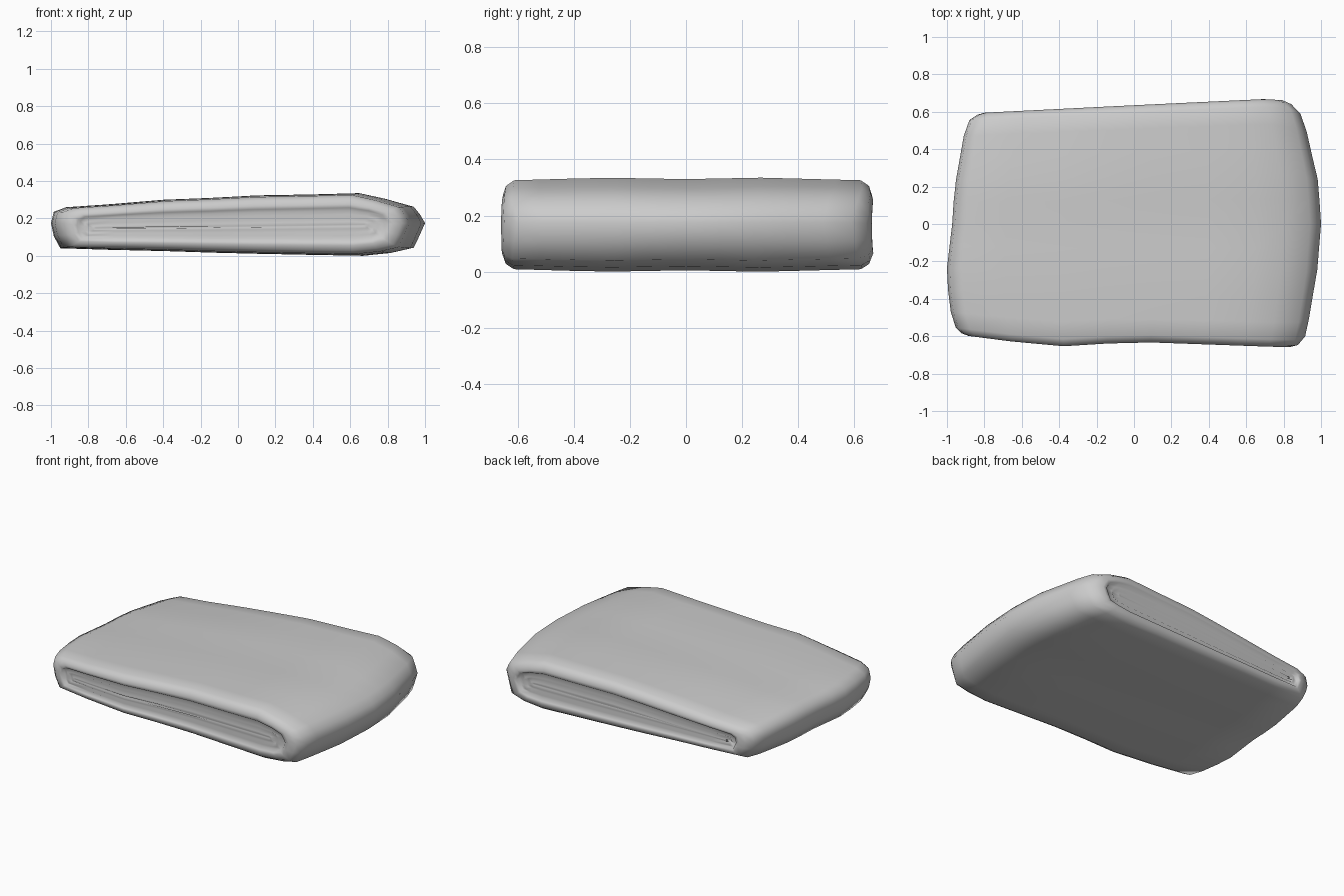
import bpy, bmesh

cube = bpy.data.objects.get("Cube")
if cube:
    bpy.data.objects.remove(cube, do_unlink=True)


def lerp_table(table, v):
    """Piecewise linear lookup in sorted (key, value) pairs."""
    if v <= table[0][0]:
        return table[0][1]
    for (a, fa), (b, fb) in zip(table, table[1:]):
        if v <= b:
            return fa + (fb - fa) * (v - a) / (b - a)
    return table[-1][1]


# Cross-section of the folded cloth (x, z), thin on the right, plump on the left
profile = [(-1, .18), (-.985, .24), (-.92, .265), (-.7, .28), (-.4, .305), (-.15, .315),
           (.1, .328), (.4, .333), (.66, .34), (.8, .31), (.94, .27), (.975, .225),
           (1, .18), (.97, .11), (.94, .045), (.83, .02), (.68, .005), (.4, .01),
           (.1, .016), (-.15, .022), (-.4, .03), (-.7, .037), (-.95, .045), (-.985, .11)]

# Outline from above: side reach along the depth, and edge reach along the width
left_reach = [(-1, .94), (-.88, .965), (-.74, .99), (-.4, 1), (0, .972),
              (.32, .96), (.8, .91), (.92, .89), (1, .85)]
right_reach = [(-1, .9), (-.9, .925), (-.4, .98), (0, 1), (.38, .985), (.9, .91), (1, .86)]
front_edge = [(-.95, .59), (-.43, .657), (0, .63), (.7, .655), (.87, .66), (1, .6)]
back_edge = [(-.9, .59), (0, .635), (.7, .668), (.82, .66), (.95, .6)]
# Gentle sag of the thickness along the depth
puff = [(-1, .94), (-.9, .95), (-.45, 1), (0, .97), (.4, 1), (.9, .95), (1, .94)]

# Rolled fold at each end: (depth, pull towards the middle line)
end_rings = [(.94, 0), (.985, .12), (1, .3), (.998, .42), (.968, .52),
             (.985, .64), (.965, .76), (.982, .88), (.975, .97)]


def ring_points(t, pull):
    pts = []
    for x, z in profile:
        mid_x = max(-.8, min(.74, x))
        mid_z = .16 + .012 * mid_x
        z = .17 + (z - .17) * lerp_table(puff, t)
        px = x + (mid_x - x) * pull
        pz = z + (mid_z - z) * pull
        px *= lerp_table(left_reach if x < 0 else right_reach, t)
        # Back right corner sinks a little
        if t > .3 and x < 0 and z > .17:
            pz -= .03 * min(1, -x * 2) * (t - .3)
        edge = front_edge if t < 0 else back_edge
        pts.append((px, t * lerp_table(edge, px), pz))
    return pts


# Folded cloth: rings from the front end to the back end
stations = [(-t, p) for t, p in reversed(end_rings)]
stations += [(t / 100, 0) for t in range(-80, 81, 20)]
stations += end_rings

bm = bmesh.new()
rings = [[bm.verts.new(p) for p in ring_points(t, pull)] for t, pull in stations]
count = len(profile)
for a, b in zip(rings, rings[1:]):
    for i in range(count):
        j = (i + 1) % count
        bm.faces.new((a[i], a[j], b[j], b[i]))
bm.faces.new(rings[0])
bm.faces.new(rings[-1])
bmesh.ops.recalc_face_normals(bm, faces=bm.faces)

# Rest on the ground
low = min(v.co.z for v in bm.verts)
for v in bm.verts:
    v.co.z -= low

mesh = bpy.data.meshes.new("folded_cloth")
bm.to_mesh(mesh)
bm.free()
mesh.polygons.foreach_set("use_smooth", [True] * len(mesh.polygons))
cloth = bpy.data.objects.new("folded_cloth", mesh)
bpy.context.collection.objects.link(cloth)

# Plain grey fabric
fabric = bpy.data.materials.new("grey_fabric")
fabric.use_nodes = True
grey = (.6, .6, .6, 1)
fabric.diffuse_color = grey
fabric.node_tree.nodes["Principled BSDF"].inputs["Base Color"].default_value = grey
mesh.materials.append(fabric)
